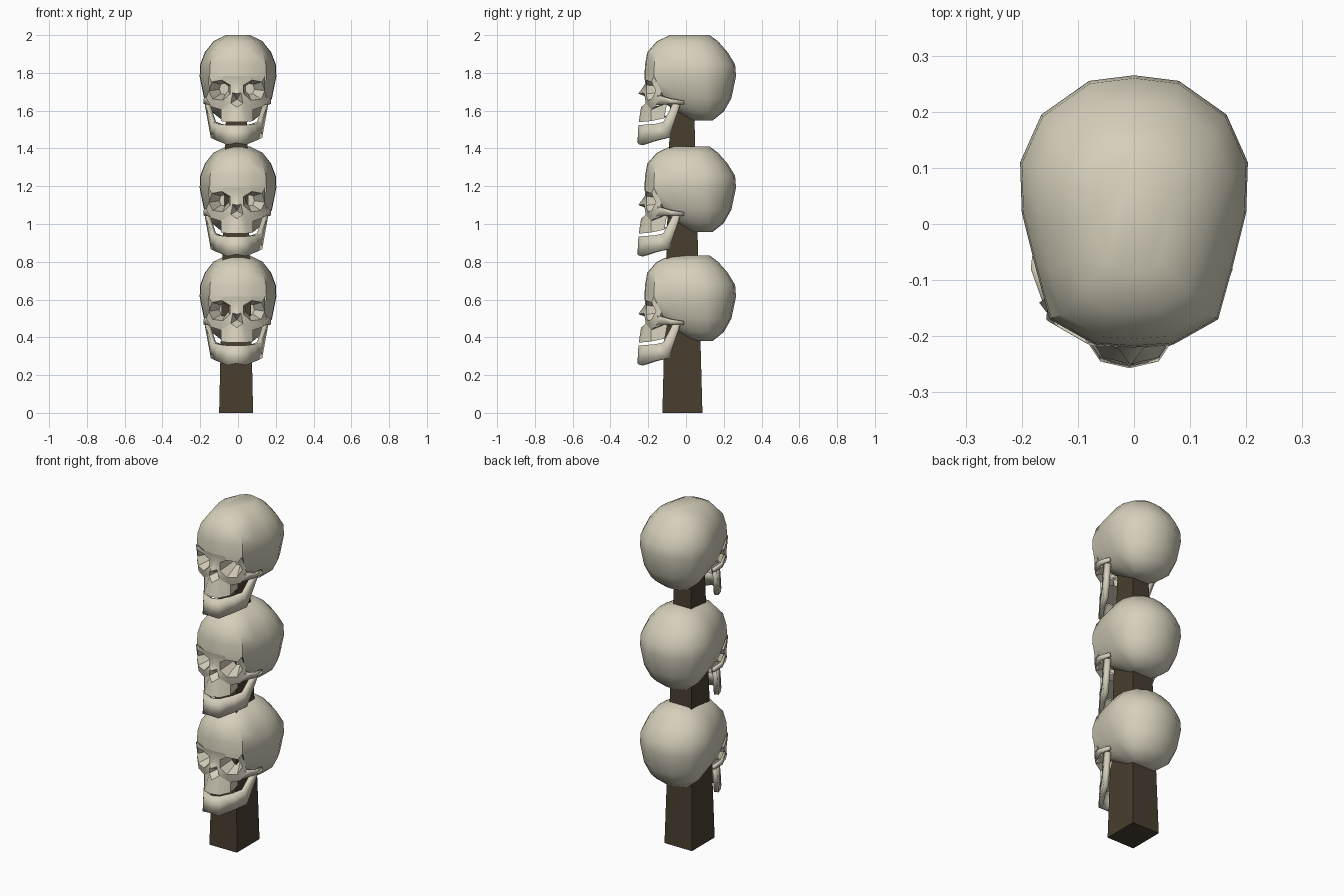
import bpy, bmesh
from mathutils import Vector

if "Cube" in bpy.data.objects:
    bpy.data.objects.remove(bpy.data.objects["Cube"])


def material(name, rgb):
    m = bpy.data.materials.new(name)
    m.diffuse_color = (*rgb, 1)
    m.use_nodes = True
    m.node_tree.nodes["Principled BSDF"].inputs["Base Color"].default_value = m.diffuse_color
    return m


bone = material("bone", (0.67, 0.63, 0.50))
wood = material("dark wood", (0.066, 0.048, 0.029))


def make_mesh(name, verts, faces, mat):
    """Mesh with consistent normals; the first face must point outwards."""
    bm = bmesh.new()
    vs = [bm.verts.new(v) for v in verts]
    for f in faces:
        bm.faces.new([vs[i] for i in f])
    bmesh.ops.recalc_face_normals(bm, faces=bm.faces)
    bm.faces.ensure_lookup_table()
    f = bm.faces[0]
    if f.normal.dot(f.calc_center_median() - Vector((0, 0, 1.7))) < 0:
        bmesh.ops.reverse_faces(bm, faces=bm.faces)
    me = bpy.data.meshes.new(name)
    bm.to_mesh(me)
    bm.free()
    me.materials.append(mat)
    return me


def place(name, me, loc=(0, 0, 0), thick=0, angle=0, mirror=True):
    ob = bpy.data.objects.new(name, me)
    bpy.context.collection.objects.link(ob)
    ob.location = loc
    if angle:
        bpy.ops.object.select_all(action='DESELECT')
        ob.select_set(True)
        bpy.context.view_layer.objects.active = ob
        bpy.ops.object.shade_smooth_by_angle(angle=angle)
    if mirror:
        m = ob.modifiers.new("mirror", 'MIRROR')
        m.merge_threshold = 0.002
    if thick:
        s = ob.modifiers.new("thickness", 'SOLIDIFY')
        s.thickness = thick
        s.offset = -1
    return ob


# Cranium: half plan outline lofted through levels (z, front y, back y, half width)
plan = [(0, -.22), (.07, -.215), (.15, -.17), (.175, -.08), (.2, .02),
        (.203, .11), (.165, .195), (.08, .255), (0, .265)]
levels = [(2.0, -.085, .125, .065), (1.967, -.155, .17, .13), (1.91, -.205, .22, .175),
          (1.845, -.217, .26, .2), (1.782, -.22, .265, .203), (1.665, -.155, .24, .18),
          (1.595, -.045, .2, .14), (1.547, .035, .14, .08)]
n = len(plan)
cv, cf = [], []
for z, yf, yb, w in levels:
    for x, y in plan:
        t = (y + .22) / .485
        cv.append((x * w / .203, yf + t * (yb - yf), z))
for i in range(len(levels) - 1):
    for j in range(n - 1):
        if i == 4 and j < 2:
            continue                      # opening behind the face
        a = i * n + j
        cf.append((a, a + 1, a + n + 1, a + n))
cf.append(tuple(range(n)))
cf.append(tuple(range((len(levels) - 1) * n, len(levels) * n)))
cranium = make_mesh("cranium", cv, cf, bone)

# Face: named points of the right half
pts = {
    "B0": (0, -.22, 1.782), "B1": (.07, -.217, 1.784), "B2": (.15, -.171, 1.782),
    "T": (.148, -.13, 1.70), "N0": (0, -.216, 1.742), "N1": (0, -.252, 1.69),
    "N2": (.022, -.222, 1.695), "A": (.032, -.213, 1.64), "S": (0, -.238, 1.618),
    "P": (0, -.17, 1.66), "M2": (.085, -.185, 1.605), "M3": (.075, -.10, 1.64),
    "Z0": (.163, -.14, 1.668), "Z1": (.138, -.163, 1.622),
    "L0": (0, -.25, 1.54), "L1": (.05, -.238, 1.54), "L2": (.085, -.185, 1.545),
    "L3": (.085, -.115, 1.56), "C": (0, -.10, 1.575),
    "O0": (.035, -.208, 1.735), "O1": (.08, -.212, 1.762), "O2": (.132, -.182, 1.752),
    "O3": (.148, -.16, 1.705), "O4": (.128, -.182, 1.662), "O5": (.075, -.203, 1.655),
    "O6": (.036, -.21, 1.688)}
for k in range(7):                        # back of the eye socket
    x, y, z = pts[f"O{k}"]
    pts[f"K{k}"] = (.068 + (x - .09) * .42, -.092, 1.715 + (z - 1.708) * .55)
polys = """B0 N0 O0 B1|B1 O0 O1|B1 O1 O2 B2|B2 O2 O3 T|N0 N1 N2|N0 N2 O6 O0|N1 N2 P|N2 A P|A S P
|N2 A O5 O6|A M2 O5|O5 M2 Z1 O4|O4 Z1 Z0|O3 O4 Z0 T|S L0 L1 A|A L1 L2 M2|M2 L2 L3 M3|M2 M3 Z1
|L0 L1 L2 L3 C|K0 K1 K2 K3 K4 K5 K6"""
polys = [p.split() for p in polys.split("|")]
polys += [[f"O{k}", f"O{(k + 1) % 7}", f"K{(k + 1) % 7}", f"K{k}"] for k in range(7)]
keys = list(pts)
face = make_mesh("face", pts.values(), [[keys.index(p) for p in q] for q in polys], bone)


def strip(name, upper, lower):
    m = len(upper)
    return make_mesh(name, upper + lower,
                     [(i, i + 1, m + i + 1, m + i) for i in range(m - 1)], bone)


# Lower jaw with rising rear branch, and cheek arch
jaw = strip("jaw",
            [(0, -.252, 1.525), (.055, -.232, 1.525), (.10, -.165, 1.53),
             (.132, -.12, 1.54), (.165, -.07, 1.638)],
            [(0, -.257, 1.43), (.052, -.245, 1.42), (.105, -.165, 1.442),
             (.136, -.098, 1.456), (.168, -.036, 1.632)])
arch = strip("cheek_arch",
             [(.155, -.15, 1.682), (.18, -.08, 1.662), (.172, -.01, 1.652)],
             [(.14, -.16, 1.628), (.178, -.08, 1.636), (.17, -.01, 1.632)])

# Three stacked skulls
for label, dz in (("top", 0), ("middle", -.59), ("bottom", -1.167)):
    place(f"{label}_cranium", cranium, (0, 0, dz), angle=0.75)
    place(f"{label}_face", face, (-.006, 0, dz), angle=0.5)
    place(f"{label}_jaw", jaw, (-.008, 0, dz), thick=.025, angle=0.5)
    place(f"{label}_cheek_arch", arch, (-.004, 0, dz), thick=.014, angle=0.5)

# Tapered square post
pv = [(x, y, z) for x0, x1, y0, y1, z in ((-.10, .08, -.125, .087, 0), (-.062, .044, -.083, .042, 1.66))
      for x, y in ((x0, y0), (x1, y0), (x1, y1), (x0, y1))]
pf = [(0, 1, 5, 4), (1, 2, 6, 5), (2, 3, 7, 6), (3, 0, 4, 7), (0, 3, 2, 1), (4, 5, 6, 7)]
place("post", make_mesh("post", pv, pf, wood), mirror=False)
